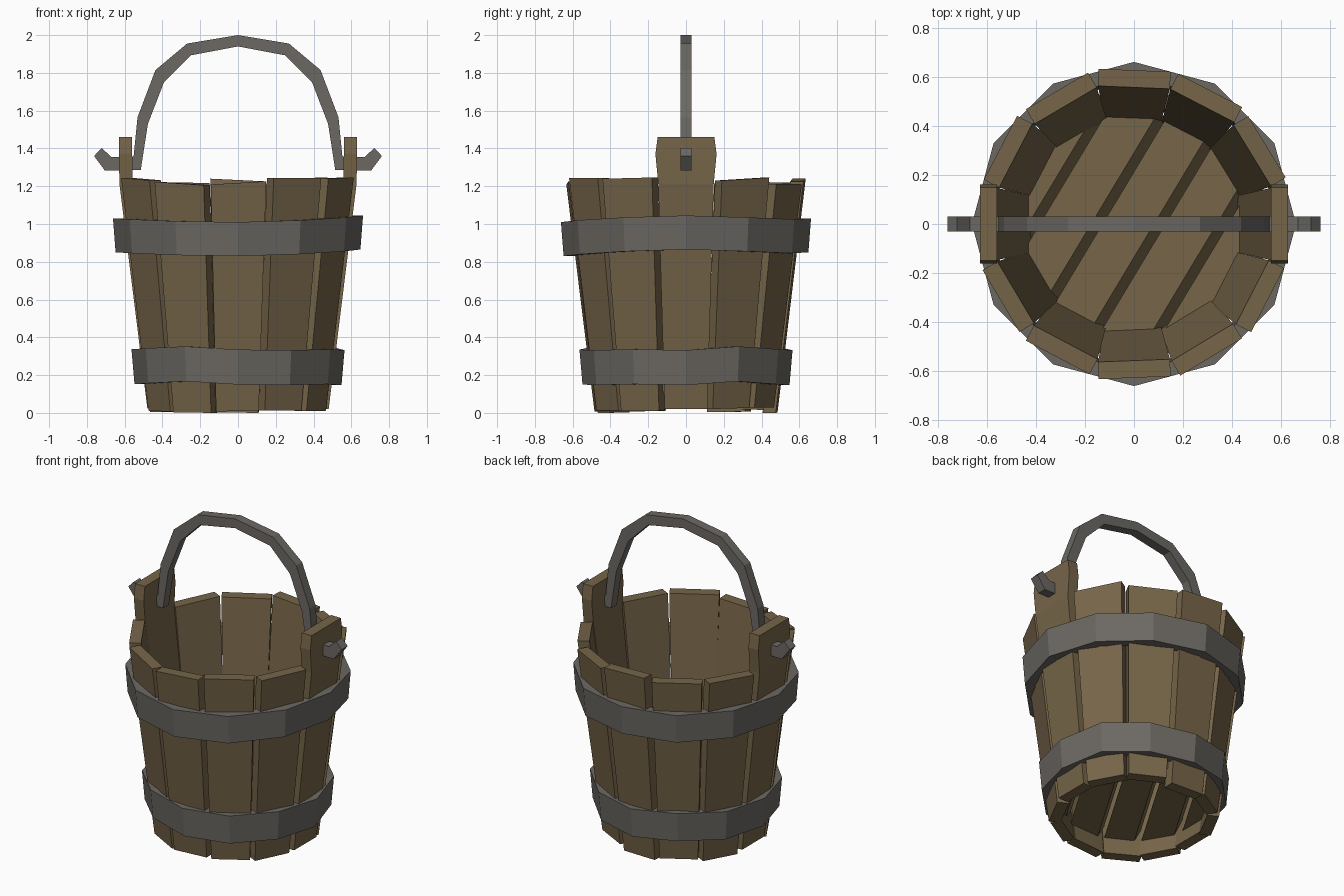
import bpy, bmesh, math, random
from mathutils import Vector, Matrix

if "Cube" in bpy.data.objects:
    bpy.data.objects.remove(bpy.data.objects["Cube"])

random.seed(5)
N = 12

def material(name, col):
    m = bpy.data.materials.new(name)
    m.diffuse_color = (*col, 1)
    m.use_nodes = True
    m.node_tree.nodes["Principled BSDF"].inputs["Base Color"].default_value = m.diffuse_color
    return m

WOOD = material("brown wood", (0.18, 0.13, 0.066))
IRON = material("grey iron", (0.15, 0.14, 0.125))

def finish(name, bm, mat):
    bmesh.ops.recalc_face_normals(bm, faces=bm.faces)
    me = bpy.data.meshes.new(name)
    bm.to_mesh(me)
    bm.free()
    me.materials.append(mat)
    ob = bpy.data.objects.new(name, me)
    bpy.context.collection.objects.link(ob)
    return ob

def loft(bm, rings, closed=False):
    """Skin a list of equal-length point loops; cap or close the ends."""
    vs = [[bm.verts.new(p) for p in r] for r in rings]
    n = len(vs[0])
    for i in range(len(vs) if closed else len(vs) - 1):
        a, b = vs[i], vs[(i + 1) % len(vs)]
        for j in range(n):
            k = (j + 1) % n
            bm.faces.new((a[j], a[k], b[k], b[j]))
    if not closed:
        bm.faces.new(vs[0])
        bm.faces.new(vs[-1])

# Staves: twelve flared boards, the two on the x axis rise into ears
for i in range(N):
    ear = i % 6 == 0
    z0 = 0.0 if i in (3, 8) else random.uniform(0.005, 0.03)
    z1 = 1.215 if ear else random.uniform(1.21, 1.245)
    levels = [(z0, 0.48, 0.113), (z1, 0.628, 0.147)]
    if ear:
        levels += [(1.37, 0.63, 0.162), (1.46, 0.63, 0.15)]
    tilt = 0 if ear else random.uniform(-0.06, 0.06)
    rings = []
    for k, (z, r, w) in enumerate(levels):
        s = tilt if k else tilt * 0.5
        rings.append([(x, y, max(0, z + y * s)) for x, y in
                      ((r, -w), (r, w), (r - 0.07, w), (r - 0.07, -w))])
    bm = bmesh.new()
    loft(bm, rings)
    yaw = 0 if ear else math.radians(random.uniform(-3, 3))
    c = Vector((0.56, 0, 0))
    M = (Matrix.Rotation(i * math.tau / N, 4, 'Z') @ Matrix.Translation(c)
         @ Matrix.Rotation(yaw, 4, 'Z') @ Matrix.Translation(-c))
    bmesh.ops.transform(bm, matrix=M, verts=bm.verts)
    finish("ear_stave" if ear else "stave", bm, WOOD)

# Hoops: slightly uneven twelve-sided iron bands
def hoop(name, z0, z1, r0, r1, wobble):
    rings = []
    for i in range(N):
        a = i * math.tau / N
        d = wobble[i]
        rings.append([(r * math.cos(a), r * math.sin(a), z + d) for r, z in
                      ((r0, z0), (r1, z1), (r1 - 0.06, z1), (r0 - 0.06, z0))])
    bm = bmesh.new()
    loft(bm, rings, closed=True)
    finish(name, bm, IRON)

hoop("upper_hoop", 0.845, 1.025, 0.648, 0.662,
     (0.02, 0.01, 0, 0.005, 0, 0.005, 0.005, 0, -0.01, -0.015, -0.005, 0.01))
hoop("lower_hoop", 0.152, 0.337, 0.548, 0.564,
     (-0.005, 0.015, 0, -0.005, 0.01, 0, 0, 0.005, 0.015, -0.002, -0.005, 0))

# Floor: five diagonal planks with slanted gaps, cut from a disc
ZC, TH, SL = 0.15, 0.08, 0.04
across = Vector((math.sin(math.radians(59)), -math.cos(math.radians(59)), 0))
normal = (across + Vector((0, 0, SL / TH))).normalized()
cuts = [-0.33, -0.11, 0.11, 0.33]
for i in range(5):
    bm = bmesh.new()
    bmesh.ops.create_cone(bm, cap_ends=True, segments=N, radius1=0.455, radius2=0.465, depth=TH,
                          matrix=Matrix.Translation((0, 0, ZC)) @ Matrix.Rotation(math.pi / N, 4, 'Z'))
    sides = []
    if i < 4:
        sides.append((cuts[i] - 0.02, normal))
    if i > 0:
        sides.append((cuts[i - 1] + 0.02, -normal))
    for d, n in sides:
        res = bmesh.ops.bisect_plane(bm, geom=bm.verts[:] + bm.edges[:] + bm.faces[:],
                                     plane_co=across * d + Vector((0, 0, ZC)),
                                     plane_no=n, clear_outer=True)
        edges = [e for e in res["geom_cut"] if isinstance(e, bmesh.types.BMEdge)]
        bmesh.ops.holes_fill(bm, edges=edges)
    finish("floor_plank", bm, WOOD)

# Bail handle: arched bar, outer and inner edge pairs mirrored in x
def bar(name, pairs):
    bm = bmesh.new()
    loft(bm, [[(o[0], -0.03, o[1]), (o[0], 0.03, o[1]), (n[0], 0.03, n[1]), (n[0], -0.03, n[1])]
              for o, n in pairs])
    finish(name, bm, IRON)

half = [((0.56, 1.285), (0.515, 1.285)), ((0.532, 1.565), (0.477, 1.53)),
        ((0.437, 1.815), (0.392, 1.75)), ((0.27, 1.955), (0.25, 1.893))]
flip = [((-o[0], o[1]), (-n[0], n[1])) for o, n in reversed(half)]
bar("handle", half + [((0, 2.0), (0, 1.94))] + flip)

# Handle ends: pins through the ears, bent upward outside
for s in (1, -1):
    pts = [((0.53, 1.357), (0.53, 1.285)), ((0.67, 1.355), (0.705, 1.283)),
           ((0.722, 1.402), (0.762, 1.36))]
    bar("handle_pin", [((s * o[0], o[1]), (s * n[0], n[1])) for o, n in pts])
